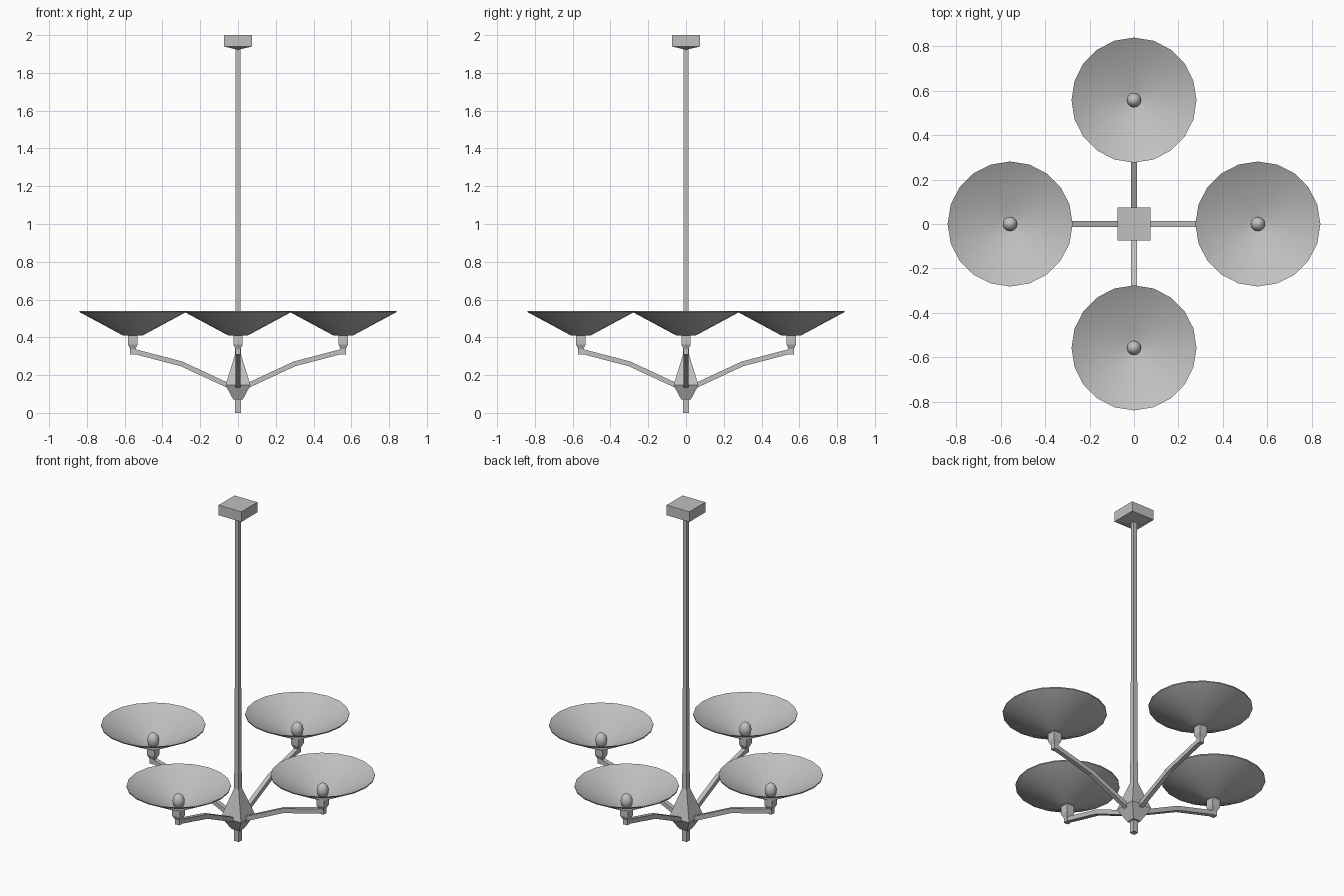
import bpy, bmesh, math
from mathutils import Matrix, Vector

cube = bpy.data.objects.get("Cube")
if cube:
    bpy.data.objects.remove(cube, do_unlink=True)

# One grey finish for the whole lamp
grey = bpy.data.materials.new("warm_grey_metal")
grey.use_nodes = True
colour = (0.53, 0.53, 0.53, 1)
grey.diffuse_color = colour
grey.node_tree.nodes["Principled BSDF"].inputs["Base Color"].default_value = colour


def finish(name, bm, matrix=None, smooth=False):
    bmesh.ops.recalc_face_normals(bm, faces=bm.faces)
    mesh = bpy.data.meshes.new(name)
    bm.to_mesh(mesh)
    bm.free()
    mesh.materials.append(grey)
    obj = bpy.data.objects.new(name, mesh)
    bpy.context.collection.objects.link(obj)
    if matrix:
        obj.matrix_world = matrix
    if smooth:
        bpy.ops.object.select_all(action='DESELECT')
        obj.select_set(True)
        bpy.context.view_layer.objects.active = obj
        bpy.ops.object.shade_smooth_by_angle(angle=math.radians(35))
    return obj


def skin(bm, rings):
    """Join consecutive rings and cap both ends."""
    for a, b in zip(rings, rings[1:]):
        n = len(a)
        for i in range(n):
            j = (i + 1) % n
            bm.faces.new((a[i], a[j], b[j], b[i]))
    bm.faces.new(rings[0])
    bm.faces.new(rings[-1])


def turned(name, profile, sides=4, matrix=None):
    """Stack of rings from (half width, z); four sides make a square part."""
    bm = bmesh.new()
    square = sides == 4
    rings = []
    for r, z in profile:
        if square:
            r *= math.sqrt(2)
        turn = math.pi / 4 if square else 0
        angles = [turn + math.tau * i / sides for i in range(sides)]
        rings.append([bm.verts.new((r * math.cos(a), r * math.sin(a), z)) for a in angles])
    skin(bm, rings)
    return finish(name, bm, matrix, not square)


def bent_bar(name, path, half, matrix):
    """Square bar along a path in the xz plane, with mitred bends."""
    bm = bmesh.new()
    pts = [Vector(p) for p in path]
    dirs = [(b - a).normalized() for a, b in zip(pts, pts[1:])]
    rings = []
    for i, p in enumerate(pts):
        d0, d1 = dirs[max(i - 1, 0)], dirs[min(i, len(dirs) - 1)]
        d = (d0 + d1).normalized()
        off = Vector((-d.y, d.x)) * half / d.dot(d0)
        corners = ((p + off, -half), (p + off, half), (p - off, half), (p - off, -half))
        rings.append([bm.verts.new((q.x, y, q.y)) for q, y in corners])
    skin(bm, rings)
    return finish(name, bm, matrix)


# Central stem: ceiling plate, rod, tapered body, finial
turned("ceiling_plate", [(0.012, 1.925), (0.075, 1.94), (0.075, 2.0)])
turned("rod", [(0.015, 0.28), (0.0145, 0.4), (0.012, 1.05), (0.012, 1.94)])
turned("body", [(0.025, 0.07), (0.066, 0.147), (0.014, 0.315)])
turned("finial", [(0.016, 0.0), (0.016, 0.09)])

# Four arms, each with a socket, shade and bulb
REACH = 0.557
for side, quarter in (("left", 0), ("back", 1), ("right", 2), ("front", 3)):
    spin = Matrix.Rotation(quarter * math.pi / 2, 4, 'Z')
    seat = spin @ Matrix.Translation((REACH, 0, 0))
    bent_bar(side + "_arm", [(0.02, 0.13), (0.3, 0.26), (REACH, 0.327)], 0.013, spin)
    turned(side + "_socket",
           [(0.014, 0.31), (0.014, 0.338), (0.025, 0.362), (0.025, 0.412)], 4, seat)
    turned(side + "_shade",
           [(0.052, 0.41), (0.281, 0.533), (0.281, 0.539), (0.05, 0.416)], 20, seat)
    bm = bmesh.new()
    bmesh.ops.create_uvsphere(bm, u_segments=16, v_segments=10, radius=0.033)
    bmesh.ops.scale(bm, vec=(1, 1, 1.3), verts=bm.verts)
    finish(side + "_bulb", bm, seat @ Matrix.Translation((0, 0, 0.447)), True)
